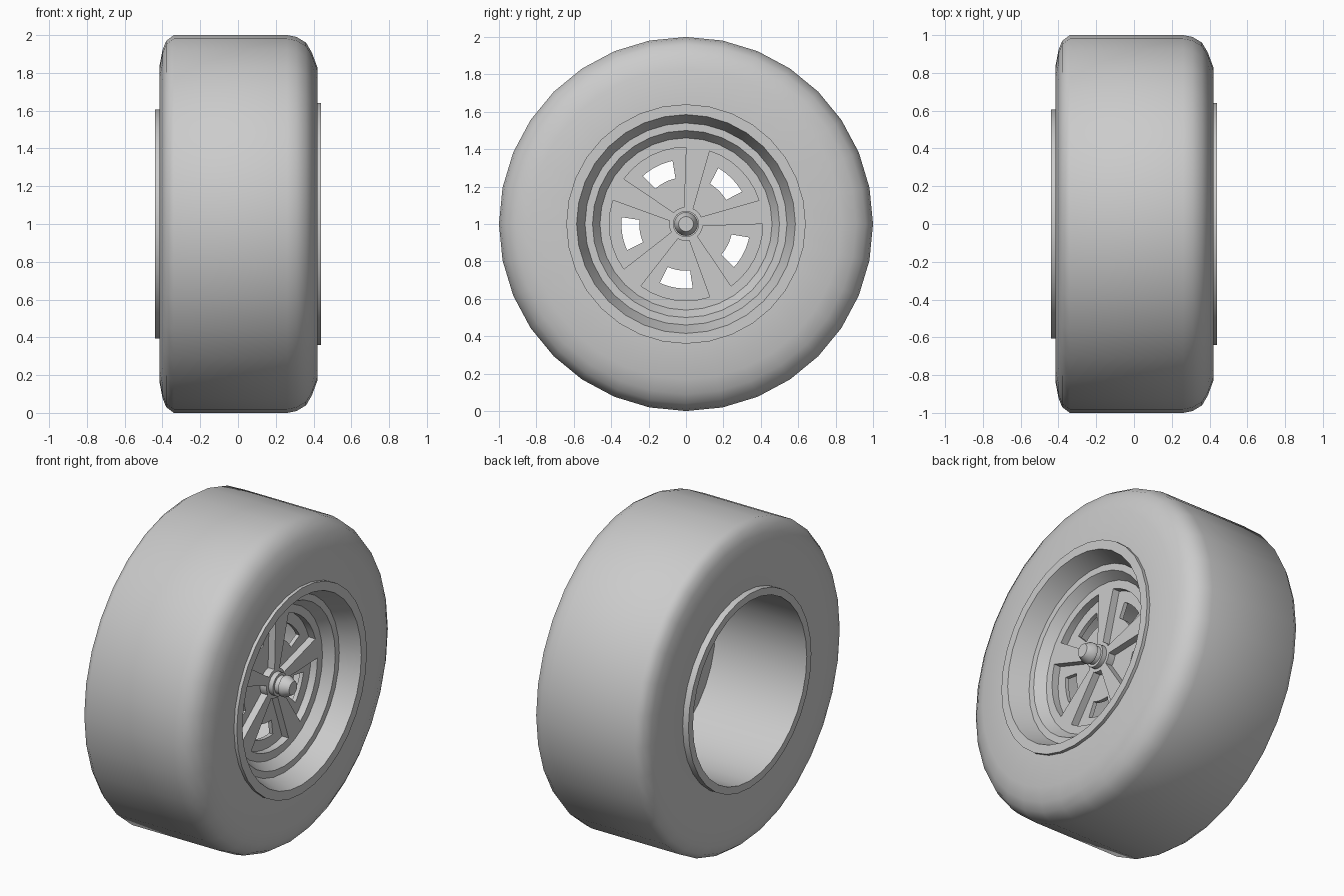
import bpy, bmesh
from math import sin, cos, pi, radians

if "Cube" in bpy.data.objects:
    bpy.data.objects.remove(bpy.data.objects["Cube"])

SIDES = 32
CZ = 1.0  # axle height


def finish(name, bm, angle=30):
    bmesh.ops.remove_doubles(bm, verts=bm.verts, dist=1e-5)
    bmesh.ops.recalc_face_normals(bm, faces=bm.faces)
    mesh = bpy.data.meshes.new(name)
    bm.to_mesh(mesh)
    bm.free()
    ob = bpy.data.objects.new(name, mesh)
    bpy.context.collection.objects.link(ob)
    if angle:
        smooth(ob, angle)
    return ob


def smooth(ob, angle):
    bpy.ops.object.select_all(action='DESELECT')
    bpy.context.view_layer.objects.active = ob
    ob.select_set(True)
    bpy.ops.object.shade_smooth_by_angle(angle=radians(angle))


def lathe(name, profile, closed=True, angle=30):
    """Spin (x, radius) points about the axle."""
    bm = bmesh.new()
    rings = []
    for x, r in profile:
        if r == 0:
            rings.append([bm.verts.new((x, 0, CZ))] * SIDES)
        else:
            rings.append([bm.verts.new((x, r * cos(2 * pi * i / SIDES), CZ + r * sin(2 * pi * i / SIDES)))
                          for i in range(SIDES)])
    pairs = list(zip(rings, rings[1:]))
    if closed:
        pairs.append((rings[-1], rings[0]))
    for a, b in pairs:
        for i in range(SIDES):
            j = (i + 1) % SIDES
            vs = list(dict.fromkeys((a[i], a[j], b[j], b[i])))
            if len(vs) > 2:
                bm.faces.new(vs)
    return finish(name, bm, angle)


def sector_cutter(name, r0, r1, half_in, half_out, x0, x1):
    """Five sector-shaped prisms around the axle."""
    bm = bmesh.new()
    n = 6
    for k in range(5):
        mid = 45 + 72 * k
        pts = [(r1, mid - half_out + 2 * half_out * i / n) for i in range(n + 1)]
        pts += [(r0, mid + half_in - 2 * half_in * i / n) for i in range(n + 1)]
        loops = [[bm.verts.new((x, r * cos(radians(t)), CZ + r * sin(radians(t)))) for r, t in pts]
                 for x in (x0, x1)]
        bm.faces.new(loops[0])
        bm.faces.new(loops[1])
        for i in range(len(pts)):
            j = (i + 1) % len(pts)
            bm.faces.new((loops[0][i], loops[0][j], loops[1][j], loops[1][i]))
    ob = finish(name, bm, None)
    ob.hide_render = True
    return ob


def cut(ob, cutter):
    mod = ob.modifiers.new("cut", 'BOOLEAN')
    mod.operation = 'DIFFERENCE'
    mod.solver = 'EXACT'
    mod.object = cutter
    bpy.context.view_layer.objects.active = ob
    bpy.ops.object.modifier_apply(modifier=mod.name)
    bpy.data.objects.remove(cutter)


# Tyre: tight left shoulder, rounder right shoulder
lathe("tyre", [(-0.40, 0.60), (-0.415, 0.72), (-0.415, 0.84), (-0.40, 0.92), (-0.38, 0.97), (-0.34, 1.0),
               (0.26, 1.0), (0.31, 0.99), (0.36, 0.96), (0.39, 0.91), (0.42, 0.83), (0.42, 0.60)], angle=40)

# Rim: stepped dish on the right, open barrel on the left
lathe("rim", [(0.40, 0.64), (0.44, 0.64), (0.44, 0.585), (0.32, 0.54), (0.32, 0.50), (0.26, 0.46),
              (0.19, 0.46), (0.19, 0.56), (-0.44, 0.56), (-0.44, 0.605), (0.40, 0.605)])

# Wheel face with five recessed pockets, each with a window
face = lathe("wheel_face", [(0.26, 0), (0.26, 0.46), (0.19, 0.46), (0.19, 0)], closed=False, angle=None)
cut(face, sector_cutter("pocket_cutter", 0.09, 0.41, 20, 27, 0.215, 0.30))
cut(face, sector_cutter("window_cutter", 0.25, 0.345, 14, 15, 0.10, 0.30))
smooth(face, 30)

# Hub: collar and tapered cap
lathe("hub", [(0.20, 0), (0.20, 0.07), (0.29, 0.07), (0.29, 0.055), (0.32, 0.05), (0.32, 0.063),
              (0.34, 0.063), (0.38, 0.04), (0.38, 0)], closed=False)
